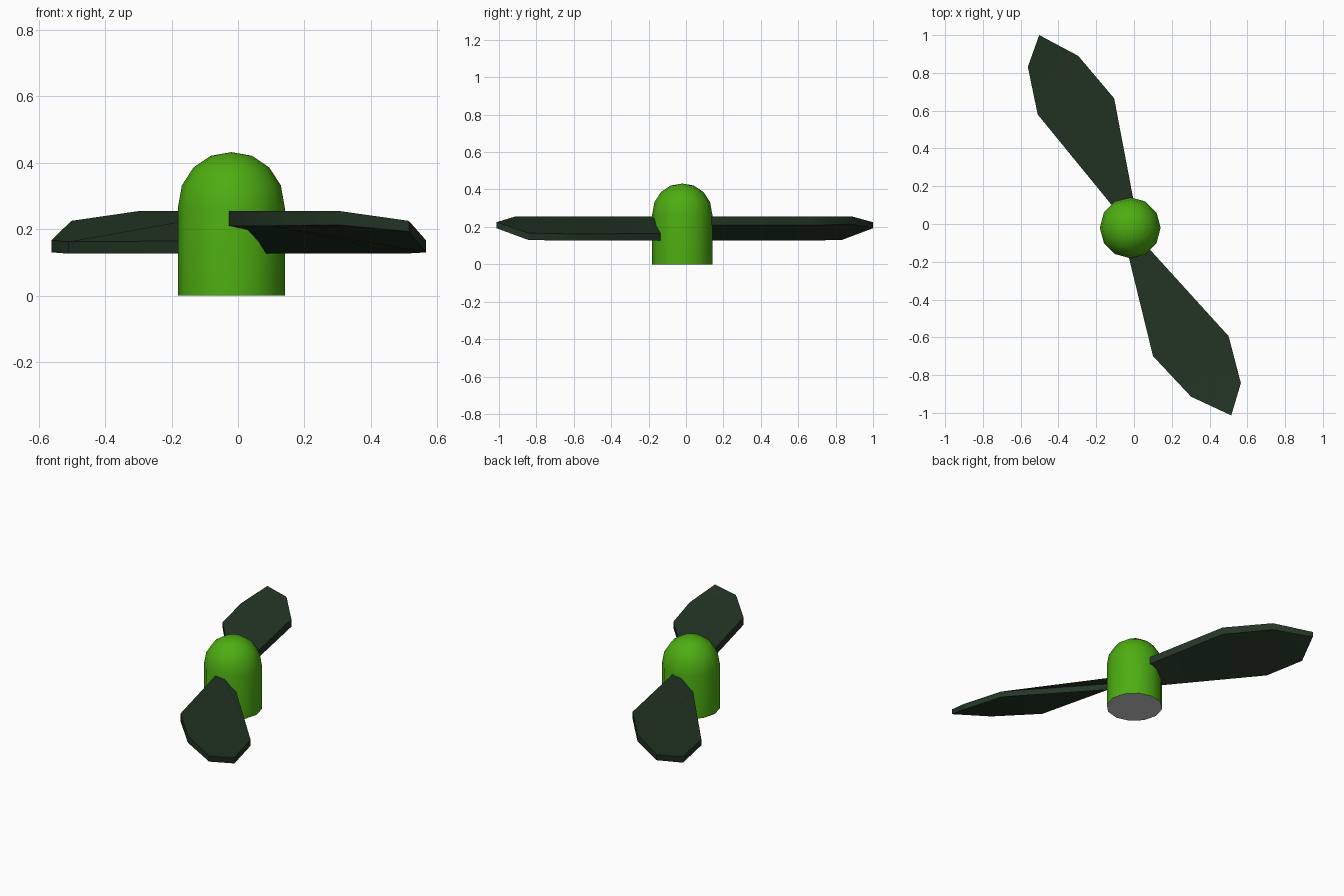
import bpy, bmesh, math
from mathutils import Matrix, Vector

if "Cube" in bpy.data.objects:
    bpy.data.objects.remove(bpy.data.objects["Cube"])

HUB = Vector((-0.02, -0.02, 0))


def material(name, rgb):
    m = bpy.data.materials.new(name)
    m.diffuse_color = (*rgb, 1)
    m.use_nodes = True
    m.node_tree.nodes["Principled BSDF"].inputs["Base Color"].default_value = m.diffuse_color
    return m


green = material("bright_green", (0.075, 0.42, 0.006))
dark = material("dark_green", (0.017, 0.036, 0.018))
grey = material("grey", (0.6, 0.6, 0.6))


def finish(bm, name, mats, angle):
    bmesh.ops.recalc_face_normals(bm, faces=bm.faces)
    me = bpy.data.meshes.new(name)
    bm.to_mesh(me)
    bm.free()
    for m in mats:
        me.materials.append(m)
    ob = bpy.data.objects.new(name, me)
    bpy.context.collection.objects.link(ob)
    bpy.ops.object.select_all(action='DESELECT')
    ob.select_set(True)
    bpy.context.view_layer.objects.active = ob
    bpy.ops.object.shade_smooth_by_angle(angle=math.radians(angle))
    return ob


# Hub: domed twelve-sided cylinder with a grey underside
profile = [(0.161, 0), (0.161, 0.265), (0.149, 0.332), (0.114, 0.386), (0.062, 0.421)]
N = 12
bm = bmesh.new()
rings = [[bm.verts.new(HUB + Vector((r * math.cos(i * math.tau / N),
                                     r * math.sin(i * math.tau / N), z)))
          for i in range(N)] for r, z in profile]
for a, b in zip(rings, rings[1:]):
    for i in range(N):
        j = (i + 1) % N
        bm.faces.new((a[i], a[j], b[j], b[i]))
tip = bm.verts.new(HUB + Vector((0, 0, 0.432)))
for i in range(N):
    bm.faces.new((rings[-1][i], rings[-1][(i + 1) % N], tip))
bm.faces.new(rings[0][::-1]).material_index = 1
finish(bm, "hub", [green, grey], 45)

# Blades: twisted stations of (high edge, low edge), each point x, y, top z, thickness
stations = [
    ((0.010, 0.06, 0.255, 0.045), (-0.085, 0.06, 0.165, 0.038)),
    ((-0.105, 0.665, 0.255, 0.045), (-0.510, 0.580, 0.162, 0.036)),
    ((-0.295, 0.890, 0.255, 0.042), (-0.562, 0.832, 0.167, 0.037)),
]
blade_tip = (-0.502, 1.0, 0.225, 0.032)


def blade(name, turn):
    bm = bmesh.new()

    def pair(p):
        x, y, z, t = p
        return bm.verts.new((x, y, z)), bm.verts.new((x, y, z - t))

    high = [pair(h) for h, _ in stations]
    low = [pair(l) for _, l in stations]
    end = pair(blade_tip)
    for k in (0, 1):                      # upper and lower skins
        for i in range(2):
            bm.faces.new((high[i][k], high[i + 1][k], low[i + 1][k], low[i][k]))
        bm.faces.new((high[2][k], end[k], low[2][k]))
    loop = high + [end] + low[::-1]       # rim
    for i, a in enumerate(loop):
        b = loop[(i + 1) % len(loop)]
        bm.faces.new((a[0], b[0], b[1], a[1]))
    bmesh.ops.rotate(bm, verts=bm.verts, cent=HUB,
                     matrix=Matrix.Rotation(math.radians(turn), 3, 'Z'))
    return finish(bm, name, [dark], 30)


blade("blade_back", 0)
blade("blade_front", -177)
